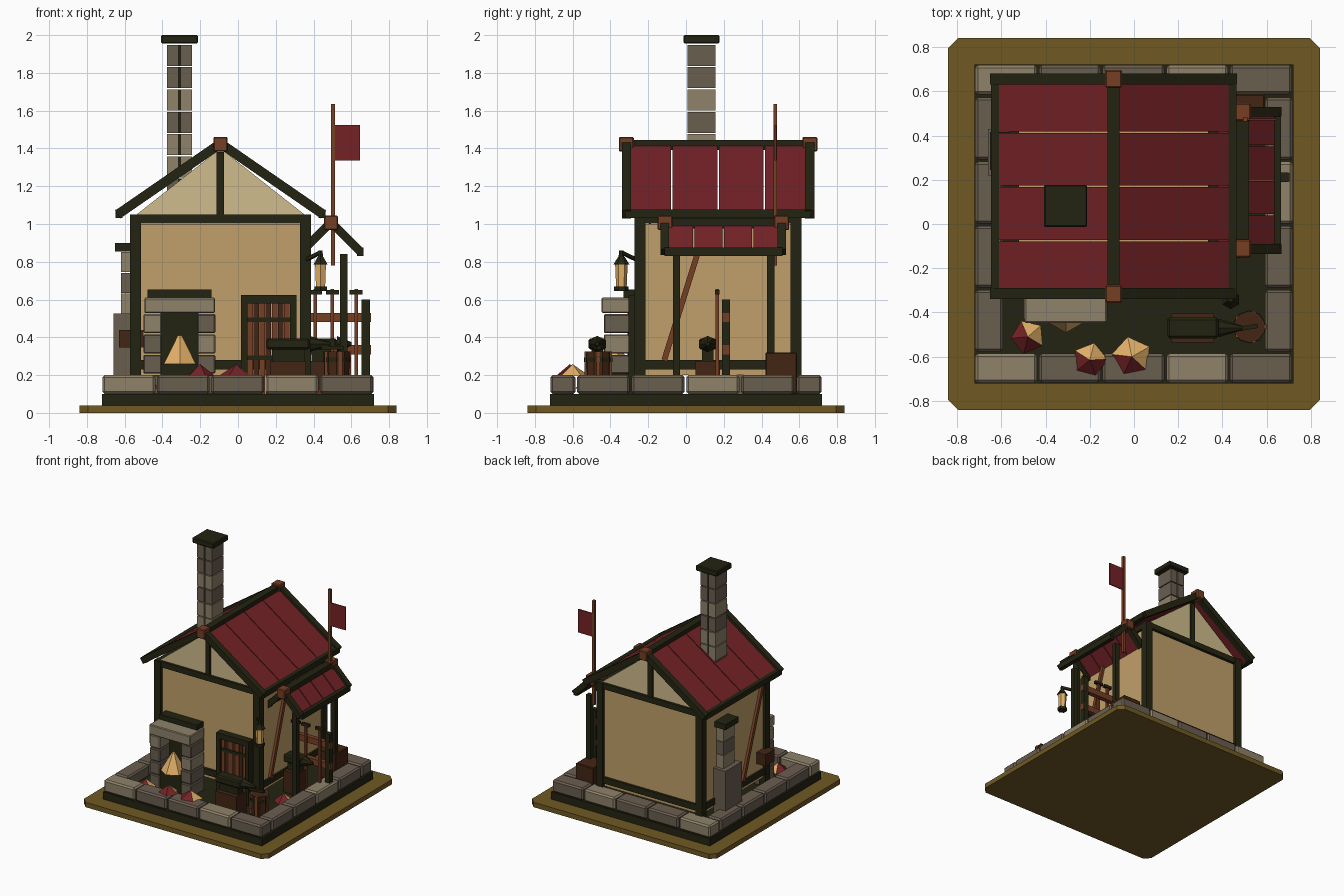
import bpy, bmesh, math
from mathutils import Vector, Matrix

if "Cube" in bpy.data.objects:
    bpy.data.objects.remove(bpy.data.objects["Cube"])

def mat(name, r, g, b):
    m = bpy.data.materials.new(name)
    lin = lambda c: (c / 255 / 12.92) if c < 11 else ((c / 255 + 0.055) / 1.055) ** 2.4
    m.diffuse_color = (lin(r), lin(g), lin(b), 1)
    m.use_nodes = True
    m.node_tree.nodes["Principled BSDF"].inputs["Base Color"].default_value = m.diffuse_color
    return m

EARTH = mat("olive_earth", 112, 89, 36)
TIMBER = mat("dark_timber", 36, 36, 18)
LIGHT = mat("light_stone", 142, 130, 106)
DARK = mat("dark_stone", 106, 94, 80)
WALL = mat("tan_plaster", 192, 160, 106)
CREAM = mat("cream_plaster", 208, 188, 140)
RED = mat("red_roof", 116, 34, 38)
BROWN = mat("brown_wood", 118, 62, 36)
DEEP = mat("deep_brown_wood", 66, 38, 20)
FLAME = mat("flame_orange", 226, 176, 104)

def finish(name, bm, *mats):
    bmesh.ops.recalc_face_normals(bm, faces=bm.faces)
    me = bpy.data.meshes.new(name)
    bm.to_mesh(me)
    bm.free()
    for m in mats:
        me.materials.append(m)
    ob = bpy.data.objects.new(name, me)
    bpy.context.collection.objects.link(ob)
    return ob

def box(name, x0, x1, y0, y1, z0, z1, m, bevel=0):
    bm = bmesh.new()
    M = Matrix.Translation(((x0+x1)/2, (y0+y1)/2, (z0+z1)/2)) @ Matrix.Diagonal((x1-x0, y1-y0, z1-z0, 1))
    bmesh.ops.create_cube(bm, size=1, matrix=M)
    if bevel:
        bmesh.ops.bevel(bm, geom=bm.edges[:], offset=bevel, segments=1, affect='EDGES')
    return finish(name, bm, m)

def bar(name, p, q, w, t, m):
    """Box running from p to q; w is its level width, t its thickness."""
    p, q = Vector(p), Vector(q)
    d = q - p
    M = (Matrix.Translation((p+q)/2) @ d.to_track_quat('X', 'Z').to_matrix().to_4x4()
         @ Matrix.Diagonal((d.length, w, t, 1)))
    bm = bmesh.new()
    bmesh.ops.create_cube(bm, size=1, matrix=M)
    return finish(name, bm, m)

def cone(name, x, y, z0, z1, r0, r1, n, *mats, turn=0):
    bm = bmesh.new()
    M = Matrix.Translation((x, y, (z0+z1)/2)) @ Matrix.Rotation(turn, 4, 'Z')
    bmesh.ops.create_cone(bm, cap_ends=True, segments=n, radius1=r0, radius2=r1, depth=z1-z0, matrix=M)
    if len(mats) > 1:  # second colour on faces turned to the right rear
        for f in bm.faces:
            c = f.calc_center_median() - Vector((x, y, 0))
            f.material_index = int(c.x * 0.6 + c.y > 0.01)
    return finish(name, bm, *mats)

# ground plate, plinth and ring of stones
bm = bmesh.new()
k, e = 0.84, 0.795
loop = [(-k, -e), (-e, -k), (e, -k), (k, -e), (k, e), (e, k), (-e, k), (-k, e)]
face = bm.faces.new([bm.verts.new((x, y, 0)) for x, y in loop])
up = bmesh.ops.extrude_face_region(bm, geom=[face])['geom']
bmesh.ops.translate(bm, vec=(0, 0, 0.04), verts=[v for v in up if isinstance(v, bmesh.types.BMVert)])
finish("ground_plate", bm, EARTH)
box("plinth", -0.72, 0.72, -0.72, 0.72, 0.04, 0.10, TIMBER)
for i in range(5):
    x = -0.718 + i * 0.288
    for s, n in ((-0.652, "front"), (0.652, "back")):
        box(f"{n}_stone", x, x + 0.28, s - 0.066, s + 0.066, 0.10, 0.2, LIGHT if i in (0, 3) else DARK, 0.012)
for i in range(4):
    y = -0.578 + i * 0.29
    for s, n in ((-0.655, "left"), (0.655, "right")):
        box(f"{n}_stone", s - 0.063, s + 0.063, y, y + 0.28, 0.10, 0.2, LIGHT if (i == 2 and s > 0) else DARK, 0.012)

# house body, posts and beams
box("house_wall", -0.55, 0.365, -0.245, 0.585, 0.2, 1.0, WALL)
for x in (-0.571, 0.328):
    for y in (-0.272, 0.553):
        box("corner_post", x, x + 0.058, y, y + 0.058, 0.1, 1.05, TIMBER)
for z0, z1 in ((0.23, 0.28), (1.003, 1.05)):
    for y in (-0.265, 0.56):
        box("cross_beam", -0.55, 0.365, y, y + 0.045, z0, z1, TIMBER)
    for x in (-0.565, 0.335):
        box("side_beam", x, x + 0.045, -0.25, 0.59, z0, z1, TIMBER)
bar("right_brace", (0.37, -0.115, 0.28), (0.37, 0.11, 1.0), 0.03, 0.03, BROWN)
bar("left_brace", (-0.555, 0.06, 0.28), (-0.555, -0.2, 1.0), 0.03, 0.03, BROWN)
for y in (-0.245, 0.545):
    bm = bmesh.new()
    f = bm.faces.new([bm.verts.new(p) for p in ((-0.55, y, 1.04), (0.365, y, 1.04), (-0.0925, y, 1.40))])
    up = bmesh.ops.extrude_face_region(bm, geom=[f])['geom']
    bmesh.ops.translate(bm, vec=(0, 0.04, 0), verts=[v for v in up if isinstance(v, bmesh.types.BMVert)])
    finish("gable", bm, CREAM)
for y in (-0.262, 0.57):
    box("gable_post", -0.113, -0.073, y, y + 0.03, 1.04, 1.38, TIMBER)

def roof(n, cx, rz, run, drop, y0, y1, bw, thick, cap):
    """Gabled roof: four panels per slope, barge boards, eaves, ridge and end blocks."""
    pitch = (y1 - y0 - 0.04) / 4
    for s in (-1, 1):
        end = lambda t, y, dz=0: (cx + s * run * t, y, rz - drop * t + dz)
        for i in range(4):
            y = y0 + 0.02 + (i + 0.5) * pitch
            bar(n + "_panel", end(0.02, y, -0.008), end(0.97, y, -0.008), pitch - 0.007, 0.022, RED)
        for y in (y0 + bw / 2, y1 - bw / 2):
            bar(n + "_barge_board", end(0, y), end(1, y), bw, thick, TIMBER)
        x, _, z = end(0.985, 0)
        box(n + "_eave_beam", x - 0.018, x + 0.018, y0 + 0.02, y1 - 0.02, z - 0.025, z + 0.02, TIMBER)
    box(n + "_ridge_beam", cx - 0.028, cx + 0.028, y0, y1, rz - 0.035, rz + 0.02, TIMBER)
    for y in (y0 + 0.024, y1 - 0.024):
        box(n + "_ridge_block", cx - cap, cx + cap, y - 0.04, y + 0.04, rz - 0.042, rz + 0.035, BROWN, 0.006)

roof("main_roof", -0.0925, 1.426, 0.545, 0.376, -0.34, 0.68, 0.05, 0.05, 0.038)
roof("porch_roof", 0.492, 1.01, 0.158, 0.158, -0.135, 0.53, 0.045, 0.045, 0.037)

# tall chimney in courses of paired blocks
for i in range(7):
    z = 1.955 - (i + 1) * 0.118
    m = LIGHT if i % 3 == 2 or i == 4 else DARK
    box("chimney_block", -0.376, -0.315, 0.008, 0.156, z, z + 0.111, m)
    box("chimney_block", -0.305, -0.243, 0.008, 0.156, z, z + 0.111, m)
    box("chimney_core", -0.32, -0.30, 0.02, 0.144, z, z + 0.111, TIMBER)
box("chimney_cap", -0.407, -0.212, -0.013, 0.177, 1.955, 2.0, TIMBER, 0.006)

# small side chimney and wall box on the left
box("side_chimney_base", -0.66, -0.55, 0.22, 0.43, 0.1, 0.525, DARK)
for i in range(3):
    z = 0.525 + i * 0.11
    box("side_chimney_block", -0.62, -0.555, 0.26, 0.40, z, z + 0.106, DARK if i % 2 else LIGHT)
box("side_chimney_cap", -0.65, -0.55, 0.245, 0.415, 0.855, 0.90, TIMBER)
box("wall_box", -0.63, -0.50, -0.25, -0.13, 0.345, 0.44, DEEP)

# flag
box("flag_pole", 0.492, 0.513, 0.463, 0.483, 0.78, 1.635, BROWN)
box("flag", 0.51, 0.645, 0.469, 0.478, 1.335, 1.525, RED)

# porch posts, fence and leaning poles
for y in (-0.07, 0.43):
    box("porch_post", 0.54, 0.58, y, y + 0.038, 0.1, 0.84, TIMBER)
box("fence_post", 0.655, 0.698, 0.19, 0.232, 0.1, 0.6, TIMBER)
for z in (0.31, 0.48):
    box("fence_rail", 0.37, 0.703, 0.192, 0.23, z, z + 0.05, BROWN)
for x in (0.41, 0.5, 0.625):
    box("leaning_pole", x - 0.009, x + 0.009, 0.157, 0.175, 0.1, 0.655, BROWN)
    box("pole_guard", x - 0.035, x + 0.035, 0.154, 0.178, 0.628, 0.65, TIMBER)

# door
box("door_frame_top", 0.015, 0.31, -0.304, -0.24, 0.58, 0.625, TIMBER)
for x in (0.015, 0.275):
    box("door_frame_side", x, x + 0.035, -0.304, -0.24, 0.1, 0.59, TIMBER)
for i in range(7):
    x = 0.05 + i * 0.0322
    box("door_plank", x, x + 0.029, -0.285, -0.24, 0.1, 0.58, DEEP if i % 2 else BROWN)
for z in (0.28, 0.48):
    box("door_band", 0.05, 0.275, -0.292, -0.28, z, z + 0.025, TIMBER)

# forge hearth with fire
for x, s in ((-0.5, 0), (-0.215, 1)):
    for i in range(4):
        z = 0.1 + i * 0.1075
        box("hearth_block", x, x + 0.095, -0.435, -0.26, z, z + 0.1, LIGHT if (i + s) % 4 == 3 else DARK, 0.006)
box("hearth_lintel", -0.495, -0.122, -0.447, -0.26, 0.528, 0.61, LIGHT, 0.006)
box("hearth_shelf", -0.48, -0.14, -0.33, -0.25, 0.61, 0.652, TIMBER)
box("hearth_back", -0.41, -0.21, -0.31, -0.25, 0.1, 0.53, TIMBER)
box("hearth_bed", -0.41, -0.21, -0.43, -0.30, 0.1, 0.26, TIMBER)
cone("hearth_fire", -0.308, -0.395, 0.26, 0.41, 0.097, 0.012, 6, FLAME)

# glowing embers
for x, y, z, r, t in ((-0.48, -0.51, 0.13, 0.078, 0.4), (-0.2, -0.615, 0.195, 0.08, 1.0),
                      (-0.01, -0.6, 0.195, 0.092, 0.2), (0.47, -0.08, 0.1, 0.075, 0.7)):
    cone("ember", x, y, z, z + 0.063, r, 0, 5, RED, FLAME, turn=t)

def anvil(x, y, length):
    """Wooden block, waist, body and a horn pointing right."""
    b = length * 0.68
    box("anvil_block", x + 0.02, x + b - 0.02, y - 0.065, y + 0.065, 0.1, 0.275, DEEP)
    box("anvil_waist", x + 0.03, x + b - 0.03, y - 0.03, y + 0.03, 0.275, 0.34, TIMBER)
    box("anvil_body", x, x + b, y - 0.047, y + 0.047, 0.335, 0.395, TIMBER, 0.01)
    bm = bmesh.new()
    M = Matrix.Translation((x + b + (length - b) / 2, y, 0.365)) @ Matrix.Rotation(math.pi / 2, 4, 'Y')
    bmesh.ops.create_cone(bm, cap_ends=True, segments=8, radius1=0.042, radius2=0.01, depth=length - b, matrix=M)
    finish("anvil_horn", bm, TIMBER)

anvil(0.15, -0.47, 0.34)
anvil(0.36, 0.115, 0.24)

# barrel with bands, and crate
cone("barrel", 0.522, -0.465, 0.1, 0.325, 0.068, 0.072, 10, DEEP)
for z in (0.14, 0.27):
    cone("barrel_band", 0.522, -0.465, z, z + 0.022, 0.075, 0.075, 10, TIMBER)
for i in range(5):
    a = i * math.tau / 5
    box("barrel_stave", 0.522 + 0.066 * math.cos(a) - 0.01, 0.522 + 0.066 * math.cos(a) + 0.01,
        -0.465 + 0.066 * math.sin(a) - 0.01, -0.465 + 0.066 * math.sin(a) + 0.01, 0.1, 0.325, BROWN)
bar("barrel_hammer_handle", (0.44, -0.48, 0.345), (0.56, -0.46, 0.345), 0.02, 0.02, TIMBER)
box("crate", 0.43, 0.59, 0.42, 0.587, 0.1, 0.32, DEEP, 0.005)

# hanging lantern
bar("lantern_arm", (0.36, -0.26, 0.81), (0.437, -0.342, 0.85), 0.018, 0.018, TIMBER)
cone("lantern_base", 0.437, -0.342, 0.645, 0.668, 0.038, 0.038, 6, TIMBER)
cone("lantern_glass", 0.437, -0.342, 0.668, 0.785, 0.028, 0.033, 6, FLAME)
cone("lantern_roof", 0.437, -0.342, 0.785, 0.825, 0.043, 0.018, 6, TIMBER)
cone("lantern_tip", 0.437, -0.342, 0.825, 0.86, 0.015, 0.012, 6, TIMBER)
